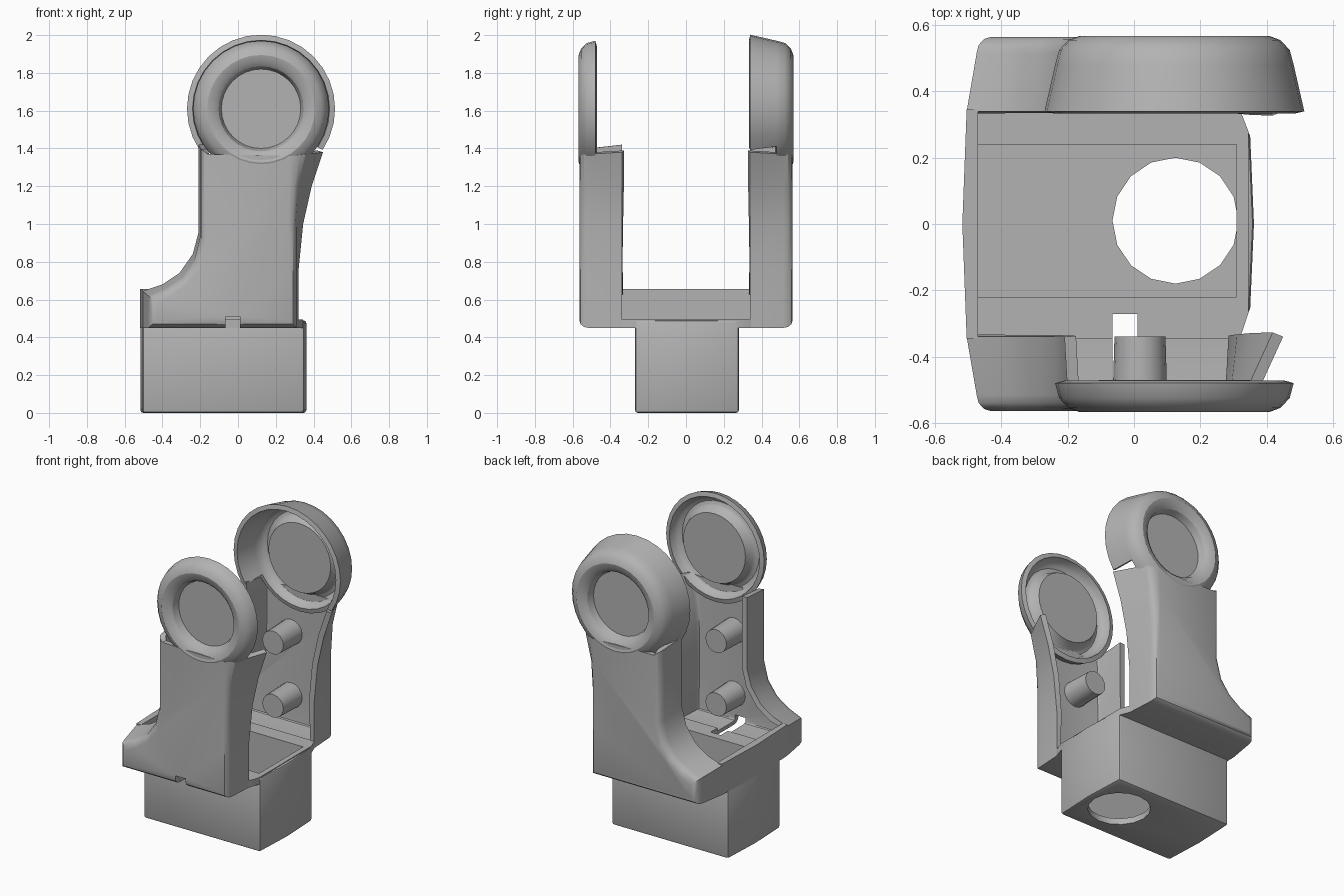
import bpy, bmesh, math
from mathutils import Vector

cube = bpy.data.objects.get("Cube")
if cube:
    bpy.data.objects.remove(cube, do_unlink=True)

grey = bpy.data.materials.new("plain_grey")
grey.use_nodes = True
grey.diffuse_color = (0.45, 0.45, 0.45, 1)
grey.node_tree.nodes["Principled BSDF"].inputs["Base Color"].default_value = (0.45, 0.45, 0.45, 1)


def make(name, bm):
    bmesh.ops.recalc_face_normals(bm, faces=bm.faces[:])
    mesh = bpy.data.meshes.new(name)
    bm.to_mesh(mesh)
    bm.free()
    mesh.materials.append(grey)
    obj = bpy.data.objects.new(name, mesh)
    bpy.context.scene.collection.objects.link(obj)
    return obj


def prism(name, outline, z0, z1):
    bm = bmesh.new()
    face = bm.faces.new([bm.verts.new((x, y, z0)) for x, y in outline])
    top = bmesh.ops.extrude_face_region(bm, geom=[face])["geom"]
    verts = [v for v in top if isinstance(v, bmesh.types.BMVert)]
    bmesh.ops.translate(bm, verts=verts, vec=(0, 0, z1 - z0))
    return make(name, bm)


def rect(x0, x1, y0, y1):
    return [(x0, y0), (x1, y0), (x1, y1), (x0, y1)]


def circle(cx, cy, r, n):
    return [(cx + r * math.cos(2 * math.pi * i / n), cy + r * math.sin(2 * math.pi * i / n)) for i in range(n)]


def cut(obj, *cutters):
    for c in cutters:
        c.hide_render = True
        mod = obj.modifiers.new("cut", "BOOLEAN")
        mod.operation, mod.solver, mod.object = "DIFFERENCE", "EXACT", c


def bevel(obj, width):
    mod = obj.modifiers.new("bevel", "BEVEL")
    mod.width, mod.segments, mod.limit_method = width, 2, "ANGLE"


def shell(obj, thickness):
    mod = obj.modifiers.new("shell", "SOLIDIFY")
    mod.thickness, mod.offset = thickness, -1


# Cutters: the base pocket, its floor opening and the front notch
pocket = prism("pocket_cutter", rect(-0.47, 0.31, -0.22, 0.24), 0.04, 1)
opening = prism("opening_cutter", circle(0.125, 0.01, 0.19, 16), -0.1, 0.2)
notch = prism("notch_cutter", rect(-0.065, 0.01, -0.7, -0.272), 0.4, 0.51)

# Base box with slightly bulged ends
box = prism("base_box", [(-0.505, -0.27), (0.35, -0.27), (0.362, 0), (0.35, 0.28), (-0.505, 0.28), (-0.517, 0)], 0, 0.49)
bevel(box, 0.015)
cut(box, pocket, opening)

# Deck joining the two arms, and the raised wall at its end
deck = prism("deck", [(-0.5, -0.345), (0.32, -0.345), (0.345, -0.27), (0.345, 0.28), (0.32, 0.345), (-0.5, 0.345)], 0.45, 0.495)
cut(deck, pocket, notch)
wall = prism("end_wall", [(-0.505, -0.345), (-0.47, -0.345), (-0.47, 0.345), (-0.505, 0.345), (-0.518, 0)], 0.45, 0.655)
parts = [box, deck, wall]

# Arm outlines (x, z): at the open inner edge, the shoulder and the outer face
INNER = [(.32, .45), (.32, .75), (.345, 1), (.39, 1.2), (.45, 1.38), (-.21, 1.42),
         (-.21, .95), (-.24, .84), (-.31, .74), (-.4, .68), (-.505, .645), (-.505, .45)]
SHOULDER = [(.31, .45), (.31, .75), (.31, 1), (.325, 1.2), (.37, 1.37), (-.2, 1.4),
            (-.2, .93), (-.23, .81), (-.29, .72), (-.38, .66), (-.475, .62), (-.475, .45)]
FACE = [(.27, .49), (.27, .75), (.27, 1), (.27, 1.2), (.28, 1.36), (-.16, 1.37),
        (-.16, .9), (-.2, .76), (-.27, .68), (-.35, .62), (-.43, .58), (-.43, .49)]


def arm_shell(name, side):
    bm = bmesh.new()
    rings = [[bm.verts.new((x, side * 0.34, z)) for x, z in INNER]]
    for i in range(4):
        a = i * math.pi / 6
        t, y = 1 - math.cos(a), 0.515 + 0.05 * math.sin(a)
        ring = []
        for p, q in zip(SHOULDER, FACE):
            x, z = Vector(p).lerp(Vector(q), t)
            ring.append(bm.verts.new((x, side * y, z)))
        rings.append(ring)
    n = len(INNER)
    for a, b in zip(rings, rings[1:]):
        for i in range(n):
            if i != 4:  # the upper end opens into the head
                j = (i + 1) % n
                bm.faces.new((a[i], a[j], b[j], b[i]))
    bm.faces.new(rings[-1])
    obj = make(name, bm)
    shell(obj, 0.035)
    return obj


def head(name, side, rim):
    # Dished round head: rim, rounded lip and sunken disc
    profile = rim + [(.36, .48), (.348, .525), (.32, .555), (.285, .568),
                     (.25, .56), (.225, .54), (.21, .495)]
    n = 32
    bm = bmesh.new()
    rings = [[bm.verts.new((0.122 + x, side * y, 1.61 + z)) for x, z in circle(0, 0, r, n)]
             for r, y in profile]
    for k, (a, b) in enumerate(zip(rings, rings[1:])):
        for i in range(n):
            angle = 2 * math.pi * (i + 0.5) / n
            if k < len(rim) and math.sin(angle) < -0.6:
                continue  # the deep rim stays open toward the arm
            j = (i + 1) % n
            bm.faces.new((a[i], a[j], b[j], b[i]))
    bm.faces.new(rings[-1])
    for v in [v for v in bm.verts if not v.link_faces]:
        bm.verts.remove(v)
    obj = make(name, bm)
    shell(obj, 0.03)
    return obj


def peg(name, side, z):
    bm = bmesh.new()
    ends = [[bm.verts.new((x, side * y, h)) for x, h in circle(0.018, z, r, 16)]
            for r, y in ((0.077, 0.34), (0.083, 0.545))]
    for i in range(16):
        j = (i + 1) % 16
        bm.faces.new((ends[0][i], ends[0][j], ends[1][j], ends[1][i]))
    for e in ends:
        bm.faces.new(e)
    return make(name, bm)


for label, side, rim in (("front", -1, []), ("back", 1, [(.392, .34)])):
    arm = arm_shell(label + "_arm", side)
    if side < 0:
        cut(arm, notch)
    parts += [arm, head(label + "_head", side, rim),
              peg(label + "_upper_peg", side, 1.07), peg(label + "_lower_peg", side, 0.65)]

# Apply the modifiers, remove the cutters and smooth the curved surfaces
bpy.context.view_layer.update()
graph = bpy.context.evaluated_depsgraph_get()
meshes = [bpy.data.meshes.new_from_object(p.evaluated_get(graph)) for p in parts]
for part, mesh in zip(parts, meshes):
    part.modifiers.clear()
    part.data = mesh
for c in (pocket, opening, notch):
    bpy.data.objects.remove(c, do_unlink=True)
bpy.ops.object.select_all(action="DESELECT")
for part in parts:
    part.select_set(True)
bpy.context.view_layer.objects.active = parts[0]
bpy.ops.object.shade_smooth_by_angle(angle=math.radians(32))
